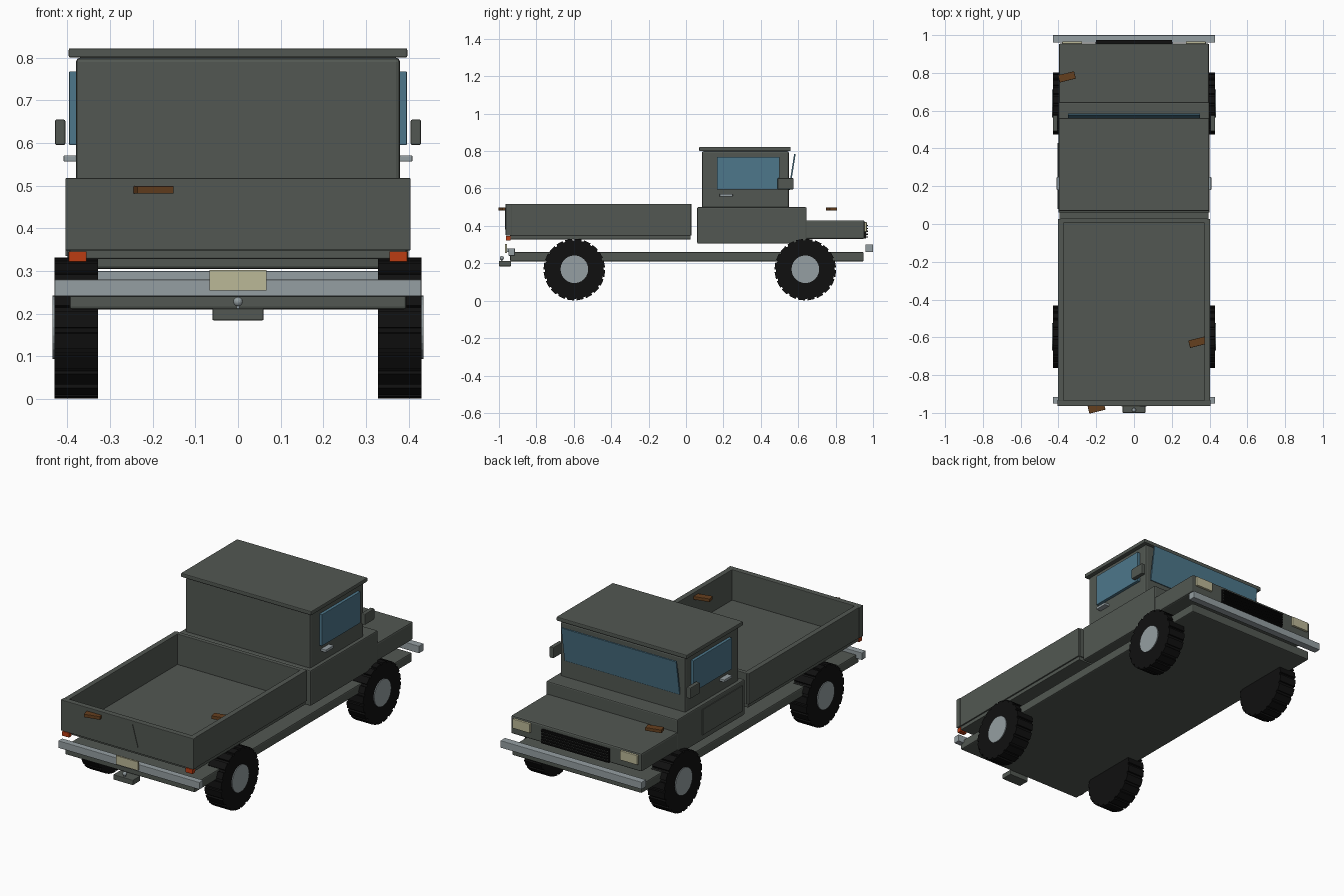
import bpy, bmesh, math
from mathutils import Matrix, Vector

if "Cube" in bpy.data.objects:
    bpy.data.objects.remove(bpy.data.objects["Cube"])


def material(name, rgb):
    m = bpy.data.materials.new(name)
    m.diffuse_color = (*rgb, 1)
    m.use_nodes = True
    m.node_tree.nodes["Principled BSDF"].inputs["Base Color"].default_value = m.diffuse_color
    return m


BODY = material("grey_green_paint", (0.085, 0.097, 0.085))
CHROME = material("light_metal", (0.30, 0.345, 0.36))
GLASS = material("blue_glass", (0.075, 0.185, 0.26))
BLACK = material("black_rubber", (0.005, 0.005, 0.005))
RUST = material("rust_brown", (0.13, 0.05, 0.013))
CREAM = material("cream_lens", (0.50, 0.48, 0.31))
RED = material("tail_light_red", (0.50, 0.045, 0.006))


def finish(name, bm, mat):
    bmesh.ops.recalc_face_normals(bm, faces=bm.faces)
    me = bpy.data.meshes.new(name)
    bm.to_mesh(me)
    bm.free()
    me.materials.append(mat)
    ob = bpy.data.objects.new(name, me)
    bpy.context.collection.objects.link(ob)
    return ob


def box(name, x, y, z, mat, bevel=0.0, rot=None):
    """Box from (min, max) ranges, optionally turned about its centre."""
    bm = bmesh.new()
    bmesh.ops.create_cube(bm, size=1)
    size = [r[1] - r[0] for r in (x, y, z)]
    bmesh.ops.scale(bm, vec=size, verts=bm.verts)
    ob = finish(name, bm, mat)
    ob.location = [(r[0] + r[1]) / 2 for r in (x, y, z)]
    if rot:
        ob.rotation_euler = rot
    if bevel:
        b = ob.modifiers.new("soft_edges", 'BEVEL')
        b.width, b.segments = bevel, 2
    return ob


def pair(name, x, y, z, mat, bevel=0.0):
    """Same box on both sides of the truck."""
    box("right_" + name, x, y, z, mat, bevel)
    box("left_" + name, (-x[1], -x[0]), y, z, mat, bevel)


def prism(name, pts, x0, x1, mat):
    """Extrude a (y, z) outline along x."""
    bm = bmesh.new()
    f = bm.faces.new([bm.verts.new((x0, y, z)) for y, z in pts])
    g = bmesh.ops.extrude_face_region(bm, geom=[f])
    vs = [v for v in g["geom"] if isinstance(v, bmesh.types.BMVert)]
    bmesh.ops.translate(bm, vec=(x1 - x0, 0, 0), verts=vs)
    return finish(name, bm, mat)


def ring(cy, cz, r, n):
    return [(cy + r * math.cos(2 * math.pi * i / n),
             cz + r * math.sin(2 * math.pi * i / n)) for i in range(n)]


def tread(cy, cz, r_in, r_out, teeth):
    pts = []
    for i in range(teeth):
        for frac, r in ((0.0, r_in), (0.22, r_in), (0.25, r_out), (0.97, r_out)):
            a = 2 * math.pi * (i + frac) / teeth
            pts.append((cy + r * math.cos(a), cz + r * math.sin(a)))
    return pts


# Chassis and bumpers
box("chassis", (-.395, .395), (-.94, .95), (.21, .26), BODY, .006)
box("rear_bumper", (-.43, .43), (-.95, -.915), (.24, .28), CHROME, .003)
box("front_bumper", (-.43, .43), (.96, 1.0), (.26, .30), CHROME, .003)

# Cab, hood and roof
box("cab_lower", (-.4, .4), (.06, .645), (.305, .50), BODY, .006)
box("hood", (-.398, .398), (.60, .955), (.33, .43), BODY, .008)
box("cab_upper", (-.38, .38), (.085, .55), (.49, .80), BODY, .01)
box("roof", (-.397, .397), (.07, .56), (.80, .822), BODY, .004)
box("left_door_patch", (-.404, -.398), (.08, .43), (.335, .475), BODY)

# Windows
pair("side_window", (.378, .396), (.165, .50), (.595, .768), GLASS, .002)
box("windshield", (-.35, .35), (.563, .571), (.59, .785), GLASS,
    rot=(math.radians(-9), 0, 0))

# Mirrors and handles
pair("mirror", (.405, .429), (.49, .575), (.595, .655), BODY, .004)
pair("door_handle", (.378, .409), (.18, .25), (.556, .571), CHROME, .003)

# Cargo bed
box("bed_floor", (-.395, .395), (-.94, .025), (.328, .35), BODY, .003)
pair("bed_side", (.372, .402), (-.935, .027), (.348, .518), BODY, .003)
box("bed_front_wall", (-.39, .39), (.005, .03), (.348, .518), BODY, .003)
box("tailgate", (-.405, .405), (-.964, -.932), (.348, .518), BODY, .003)
box("tailgate_scratch", (.046, .051), (-.967, -.962), (.378, .50), BODY,
    rot=(0, math.radians(-15.5), 0))

# Lights, grille and plate
pair("tail_light", (.355, .397), (-.963, -.938), (.321, .346), RED, .002)
pair("headlight", (.275, .38), (.95, .967), (.368, .42), CREAM, .003)
box("grille", (-.205, .205), (.95, .963), (.332, .408), BLACK)
for i in range(5):
    z = .337 + i * .0155
    box(f"grille_slat_{i + 1}", (-.2, .2), (.96, .974), (z, z + .006), BLACK)
    if i < 4:
        box(f"grille_gap_{i + 1}", (-.2, .2), (.96, .966), (z + .009, z + .012), BODY)
box("licence_plate", (-.067, .067), (-.967, -.957), (.254, .302), CREAM)
box("plate_bracket", (-.03, .03), (-.958, -.945), (.26, .278), CHROME)

# Tow hitch
box("tow_hitch", (-.06, .06), (-1.0, -.935), (.184, .212), BODY, .003)
bm = bmesh.new()
bmesh.ops.create_uvsphere(bm, u_segments=16, v_segments=8, radius=.011,
                          matrix=Matrix.Translation(Vector((0, -.985, .228))))
finish("tow_ball", bm, CHROME)
box("tow_ball_stem", (-.004, .004), (-.989, -.981), (.21, .225), CHROME)

# Loose rusty chips
for i, (x, y, z, a) in enumerate([(-.355, .779, .49, 14), (.335, -.626, .49, 14),
                                  (-.198, -.974, .49, 14)]):
    box(f"rust_chip_{i + 1}", (x - .044, x + .044), (y - .02, y + .02),
        (z - .009, z + .009), RUST, .002, (0, 0, math.radians(a)))

# Wheels
for end, cy in (("rear", -.597), ("front", .638)):
    for side, s in (("right", 1), ("left", -1)):
        prism(f"{end}_{side}_tyre", tread(cy, .166, .156, .165, 20),
              s * .328, s * .43, BLACK)
        prism(f"{end}_{side}_hub", ring(cy, .168, .074, 24),
              s * .34, s * .435, CHROME)
